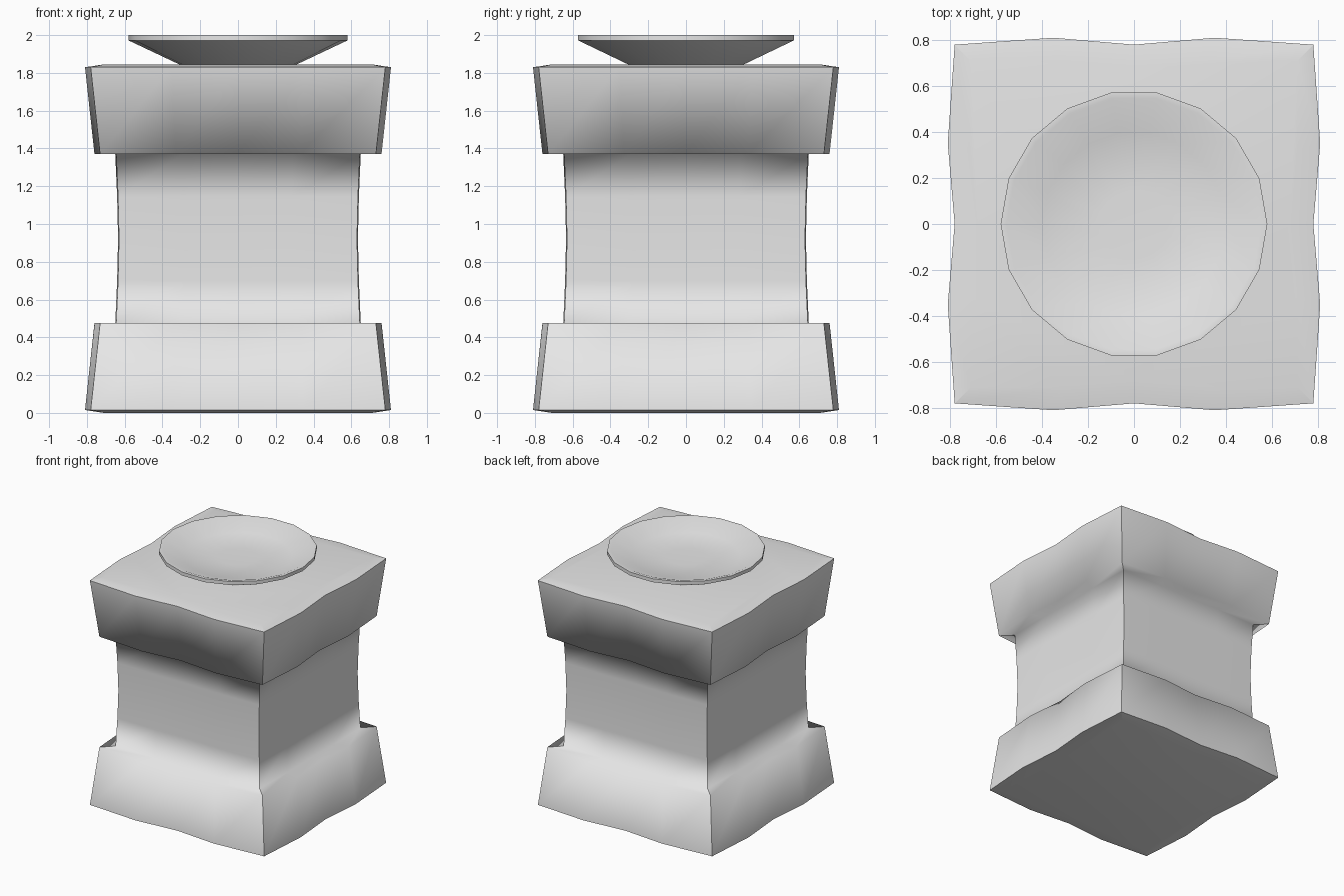
import bpy, bmesh, math

cube = bpy.data.objects.get("Cube")
if cube:
    bpy.data.objects.remove(cube, do_unlink=True)

# Single stone colour
stone = bpy.data.materials.new("pale_grey_stone")
stone.use_nodes = True
grey = (0.8, 0.8, 0.8, 1)
stone.diffuse_color = grey
stone.node_tree.nodes["Principled BSDF"].inputs["Base Color"].default_value = grey


def wavy_square(z, half, bulge, dip):
    """Square ring whose sides swell at two places and dip in the middle."""
    side = [(-1, 0), (-0.45, bulge), (0, -dip), (0.45, bulge)]
    ring = []
    for turn in range(4):
        c, s = math.cos(turn * math.pi / 2), math.sin(turn * math.pi / 2)
        for t, out in side:
            x, y = t * half, -half - out
            ring.append((x * c - y * s, x * s + y * c, z))
    return ring


def circle(z, radius, sides=18):
    return [(radius * math.cos(2 * math.pi * i / sides),
             radius * math.sin(2 * math.pi * i / sides), z) for i in range(sides)]


def loft(name, rings, corner_step=0, sharp_rings=()):
    """Skin a stack of rings, cap both ends and mark the chosen edges sharp."""
    bm = bmesh.new()
    loops = [[bm.verts.new(p) for p in ring] for ring in rings]
    n = len(loops[0])
    for low, high in zip(loops, loops[1:]):
        for i in range(n):
            j = (i + 1) % n
            bm.faces.new((low[i], low[j], high[j], high[i]))
    bm.faces.new(loops[0][::-1])
    bm.faces.new(loops[-1])
    bmesh.ops.recalc_face_normals(bm, faces=bm.faces)
    for face in bm.faces:
        face.smooth = True
    if corner_step:
        for low, high in zip(loops, loops[1:]):
            for i in range(0, n, corner_step):
                bm.edges.get((low[i], high[i])).smooth = False
    for k in sharp_rings:
        for i in range(n):
            bm.edges.get((loops[k][i], loops[k][(i + 1) % n])).smooth = False
    mesh = bpy.data.meshes.new(name)
    bm.to_mesh(mesh)
    bm.free()
    mesh.materials.append(stone)
    obj = bpy.data.objects.new(name, mesh)
    bpy.context.collection.objects.link(obj)
    return obj


# Pedestal: flared foot, waisted shaft and a mirrored flared head
height = 1.845
lower = [(0, 0.71, 0, 0.03), (0.015, 0.78, 0.03, 0), (0.475, 0.73, 0.03, 0),
         (0.475, 0.645, 0.005, 0), (0.7, 0.635, 0.005, 0)]
waist = [(height / 2, 0.63, 0.005, 0)]
upper = [(height - z, half, bulge, dip) for z, half, bulge, dip in reversed(lower)]
profile = lower + waist + upper
loft("pedestal", [wavy_square(*p) for p in profile], corner_step=4,
     sharp_rings=(1, len(profile) - 2))

# Shallow dish on top: cone underside, rim, sloping wall and floor
dish_profile = [(1.835, 0.29), (1.972, 0.58), (2.0, 0.58), (2.0, 0.555),
                (1.94, 0.4), (1.932, 0.15)]
dish = loft("dish", [circle(*p) for p in dish_profile])
bpy.ops.object.select_all(action='DESELECT')
dish.select_set(True)
bpy.context.view_layer.objects.active = dish
bpy.ops.object.shade_smooth_by_angle(angle=math.radians(30))
